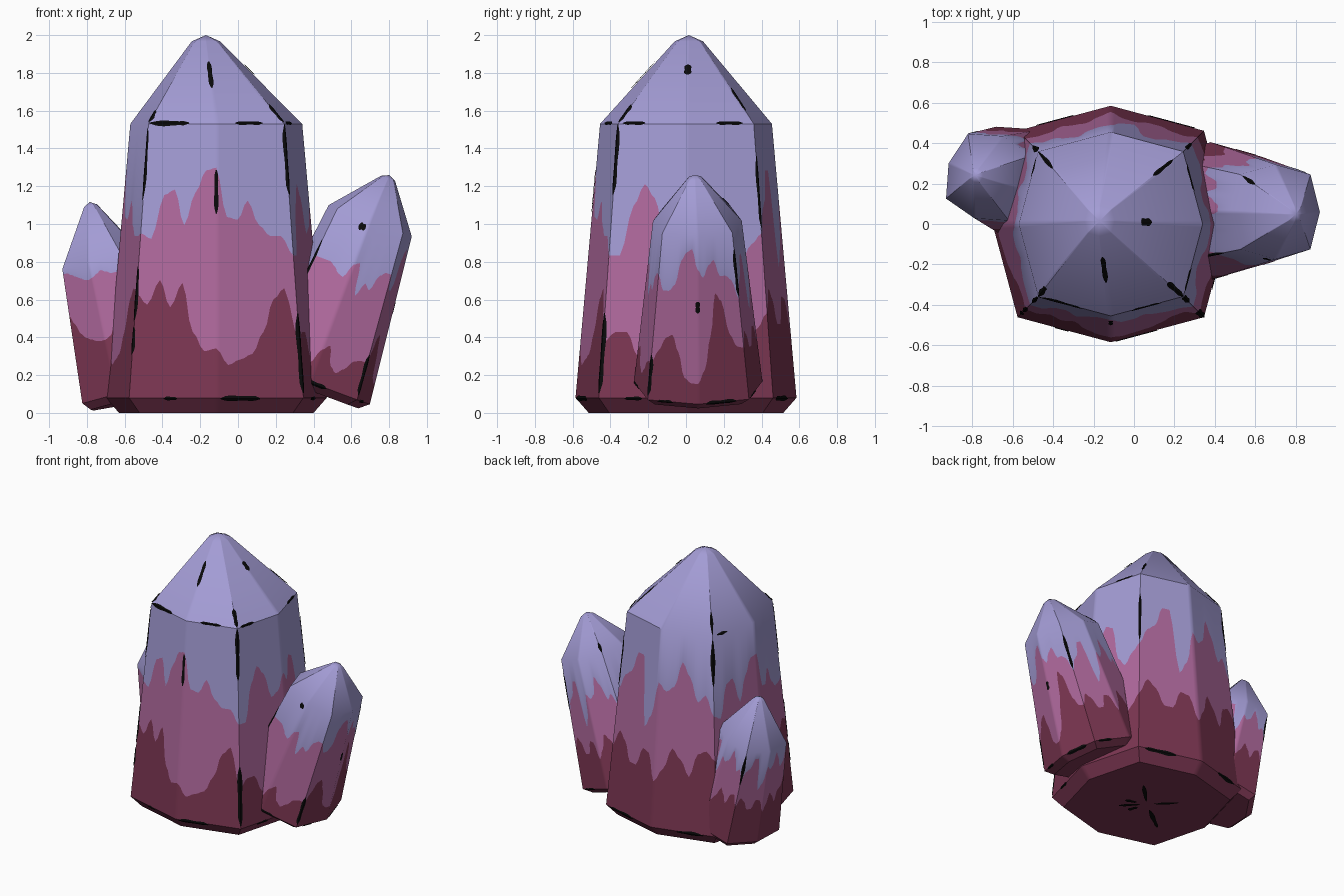
import bpy, bmesh, math
from mathutils import Vector, Matrix

if "Cube" in bpy.data.objects:
    bpy.data.objects.remove(bpy.data.objects["Cube"])


def material(name, rgb):
    m = bpy.data.materials.new(name)
    m.diffuse_color = (*rgb, 1)
    m.use_nodes = True
    m.node_tree.nodes["Principled BSDF"].inputs["Base Color"].default_value = m.diffuse_color
    return m


DARK = material("dark_maroon", (0.20, 0.037, 0.084))
PINK = material("dusty_pink", (0.43, 0.14, 0.335))
LAV = material("lavender", (0.365, 0.33, 0.66))
BLACK = material("ink_black", (0.003, 0.003, 0.003))

# Drip outlines across a wide face (dark top, pink top), as fractions of shaft height
FRONT = ([.38, .34, .43, .33, .42, .24, .17, .18, .12, .14, .16, .24, .36, .40],
         [.60, .58, .74, .76, .63, .75, .83, .84, .66, .65, .72, .63, .59, .59])
SIDE = ([.20, .24, .24, .15, .25, .32, .25, .20, .30, .25, .20, .16, .18, .25],
        [.52, .52, .70, .78, .73, .60, .62, .70, .65, .76, .74, .55, .50, .56])
BACK = ([.31, .40, .36, .27, .27, .37, .36, .23, .30, .41, .36, .28, .40, .42],
        [.60, .69, .72, .83, .83, .48, .55, .73, .69, .72, .85, .78, .66, .70])
RIGHT_FRONT = ([.06, .05, .08, .10, .08, .07, .10, .20, .24, .13, .10, .14, .20, .22],
               [.70, .70, .70, .70, .68, .65, .64, .73, .75, .56, .65, .62, .72, .75])
RIGHT_SIDE = ([.22, .30, .38, .40, .30, .15, .12, .12, .20, .40, .65, .60, .40, .32],
              [.75, .66, .66, .70, .85, .90, .92, .80, .75, .82, .85, .75, .75, .72])
LEFT_FRONT = ([.55, .48, .40, .36, .34, .32, .31, .31, .33, .38, .42, .40, .38, .36],
              [.86, .86, .84, .82, .80, .78, .77, .78, .80, .82, .80, .78, .78, .76])
N = len(FRONT[0])


def drip(sides, which, k):
    """Smoothly sampled drip height; sides run front, right, back, left."""
    g = ((k - 5) % 8) / 2 * N

    def value(i):
        i %= 4 * N
        return sides[i // N][which][i % N]
    i = int(g)
    f = (1 - math.cos((g - i) * math.pi)) / 2
    return value(i) * (1 - f) + value(i + 1) * f


def build(name, verts, faces, mats, indices, smooth):
    me = bpy.data.meshes.new(name)
    me.from_pydata(verts, [], faces)
    for m in mats:
        me.materials.append(m)
    for p, i in zip(me.polygons, indices):
        p.material_index = i
    bm = bmesh.new()
    bm.from_mesh(me)
    bmesh.ops.remove_doubles(bm, verts=bm.verts, dist=1e-5)
    if smooth:
        bmesh.ops.recalc_face_normals(bm, faces=bm.faces)
    bm.to_mesh(me)
    bm.free()
    ob = bpy.data.objects.new(name, me)
    bpy.context.collection.objects.link(ob)
    if smooth:
        bpy.ops.object.select_all(action='DESELECT')
        ob.select_set(True)
        bpy.context.view_layer.objects.active = ob
        bpy.ops.object.shade_smooth_by_angle(angle=math.radians(35))
    return ob


def crystal(name, loc, axis, spin, heights, radii, tip, sides, raise_by, marks):
    """Eight-sided crystal; k runs round the sides, v runs up the rings."""
    h0, h1, h2, h3 = heights            # foot, shoulder, tip ring, tip
    r0, r1, r2, r3 = radii
    rings = [(0, 0), (r0, 0), (r1, h0), (r2, h1), (r3, h2), (0, h3)]
    xf = (Matrix.Translation(loc)
          @ Vector((0, 0, 1)).rotation_difference(Vector(axis)).to_matrix().to_4x4()
          @ Matrix.Rotation(math.radians(spin), 4, 'Z'))

    def corner(k, ring):
        r, z = rings[ring]
        r *= 1.115 if k % 2 else 1      # diagonal corners stand further out
        a = math.radians(45 * k)
        shift = tip if ring >= 4 else (0, 0)
        return Vector((r * math.cos(a) + shift[0], r * math.sin(a) + shift[1], z))

    def surface(k, v):
        k0 = math.floor(k)
        v0 = min(math.floor(v + 1), 4)
        fk, fv = k - k0, v + 1 - v0
        low = corner(k0, v0).lerp(corner(k0 + 1, v0), fk)
        high = corner(k0, v0 + 1).lerp(corner(k0 + 1, v0 + 1), fk)
        return low.lerp(high, fv)

    # Body: rows follow the drip outlines
    per_side = 21
    cols = 8 * per_side
    verts, faces, indices = [], [], []
    for c in range(cols):
        k = c / per_side
        d = 1 + drip(sides, 0, k) + raise_by
        p = 1 + min(drip(sides, 1, k) + raise_by, 0.97)
        verts += [xf @ surface(k, v) for v in (-1, 0, 1, d, p, 2, 3, 4)]
    for c in range(cols):
        a, b = c * 8, (c + 1) % cols * 8
        for r in range(7):
            faces.append((a + r, b + r, b + r + 1, a + r + 1))
            indices.append((0, 0, 0, 1, 2, 2, 2)[r])
    build(name, verts, faces, (DARK, PINK, LAV), indices, True)

    # Ink strokes: thin strips hugging edges and faces
    centre = Vector((0, 0, h1 / 2))
    span = [r0, math.hypot(r1 - r0, h0), h1 - h0, math.hypot(r2, h2 - h1), r3]
    verts, faces = [], []
    for k0, v0, k1, v1, width in marks:
        base = len(verts)
        for s in range(9):
            t = s / 8
            k, v = k0 + (k1 - k0) * t, v0 + (v1 - v0) * t
            w = width * (0.2 + 0.8 * math.sin(math.pi * t) ** 0.4) * (1 + 0.2 * math.sin(9 * t + k0))
            girth = max(0.2, (1 + v)) * r0 if v < 0 else r2 * max(0.35, min(1, 3 - v))
            for side in (-1, 0, 1):
                if k0 == k1:            # upright stroke
                    q = surface(k + side * w / (girth * 0.82), v)
                else:                   # level stroke
                    seg = max(0, min(4, math.floor(v + 1 + side * 0.01)))
                    q = surface(k, v + side * w / span[seg])
                verts.append(xf @ (centre + (q - centre) * 1.007))
        for s in range(8):
            for i in (base + s * 3, base + s * 3 + 1):
                faces.append((i, i + 1, i + 4, i + 3))
    ob = build(name + "_ink_strokes", verts, faces, (BLACK,), [0] * len(faces), False)
    # face every strip away from the crystal's middle
    mid = xf @ centre
    for p in ob.data.polygons:
        if p.normal.dot(p.center - mid) < 0:
            p.flip()
    ob.data.update()


W, T = 0.016, 0.011                     # bold and thin stroke half-widths
main_marks = [
    (6, 2.42, 6, 2.74, T), (6, 1.67, 6, 1.83, T), (0, 2.58, 0, 2.7, W),     # face ridges
    (5.02, 2, 5.6, 2, W), (6.28, 2, 6.68, 2, T), (7.08, 2, 7.4, 2, T),      # shoulder
    (0.45, 2, 0.83, 2, T), (3.1, 2, 3.35, 2, T),
    (7, 1.74, 7, 1.995, W), (7, 1.02, 7, 1.31, W), (5, 1.28, 5, 1.48, T),   # upright corners
    (5, 1.16, 5, 1.26, T), (5, 1.72, 5, 1.98, T), (1, 1.62, 1, 1.88, T), (3, 1.75, 3, 1.98, W),
    (1, 2.15, 1, 2.42, T), (7, 2.01, 7, 2.22, W), (5, 2.01, 5, 2.15, W), (3, 2.02, 3, 2.3, T),
    (5.4, 1, 5.55, 1, T), (6.05, 1, 6.5, 1, W), (7.3, 1, 7.5, 1, T),        # foot
    (1.1, 1, 1.6, 1, W), (2.4, 1, 2.8, 1, W),
    (1, -0.93, 1, -0.55, W), (3, -0.93, 3, -0.62, W), (4.8, -0.85, 4.8, -0.4, W),  # underside
    (7, -0.92, 7, -0.66, W), (7.6, -0.85, 7.6, -0.68, W), (6.4, -0.85, 6.4, -0.7, W),
]
right_marks = [
    (5.75, 1.95, 5.95, 1.95, 0.02), (7, 1.03, 7, 1.27, T), (1, 1.62, 1, 1.9, T),
    (0, 1.54, 0, 1.61, T), (5.85, 1, 6.35, 1, W), (0.15, 1, 0.75, 1, W),
    (7.2, 1, 7.5, 1, T), (1.1, 1, 1.5, 1, T), (3, 2.05, 3, 2.3, T), (5, 1.1, 5, 1.8, T),
]
left_marks = [
    (3, 1.65, 3, 1.97, T), (7, 1.32, 7, 1.52, W), (1, 1.6, 1, 1.85, T),
]

crystal("main_crystal", (-0.115, 0, 0), (0, 0, 1), 0,
        (0.08, 1.53, 1.967, 2.0), (0.515, 0.585, 0.455, 0.075),
        (-0.055, 0.015), (FRONT, SIDE, BACK, FRONT), 0, main_marks)
crystal("right_crystal", (0.365, 0.065, 0.126), (0.32, -0.005, 0.852), 0,
        (0.042, 0.952, 1.195, 1.214), (0.29, 0.34, 0.235, 0.04),
        (0.01, -0.01), (RIGHT_FRONT, RIGHT_SIDE, BACK, FRONT), 0, right_marks)
crystal("left_crystal", (-0.541, 0.2, 0.07), (-0.17, 0.03, 0.70), -19,
        (0.042, 0.76, 1.055, 1.075), (0.245, 0.28, 0.215, 0.035),
        (0.01, 0), (LEFT_FRONT, BACK, BACK, BACK), 0.1, left_marks)
